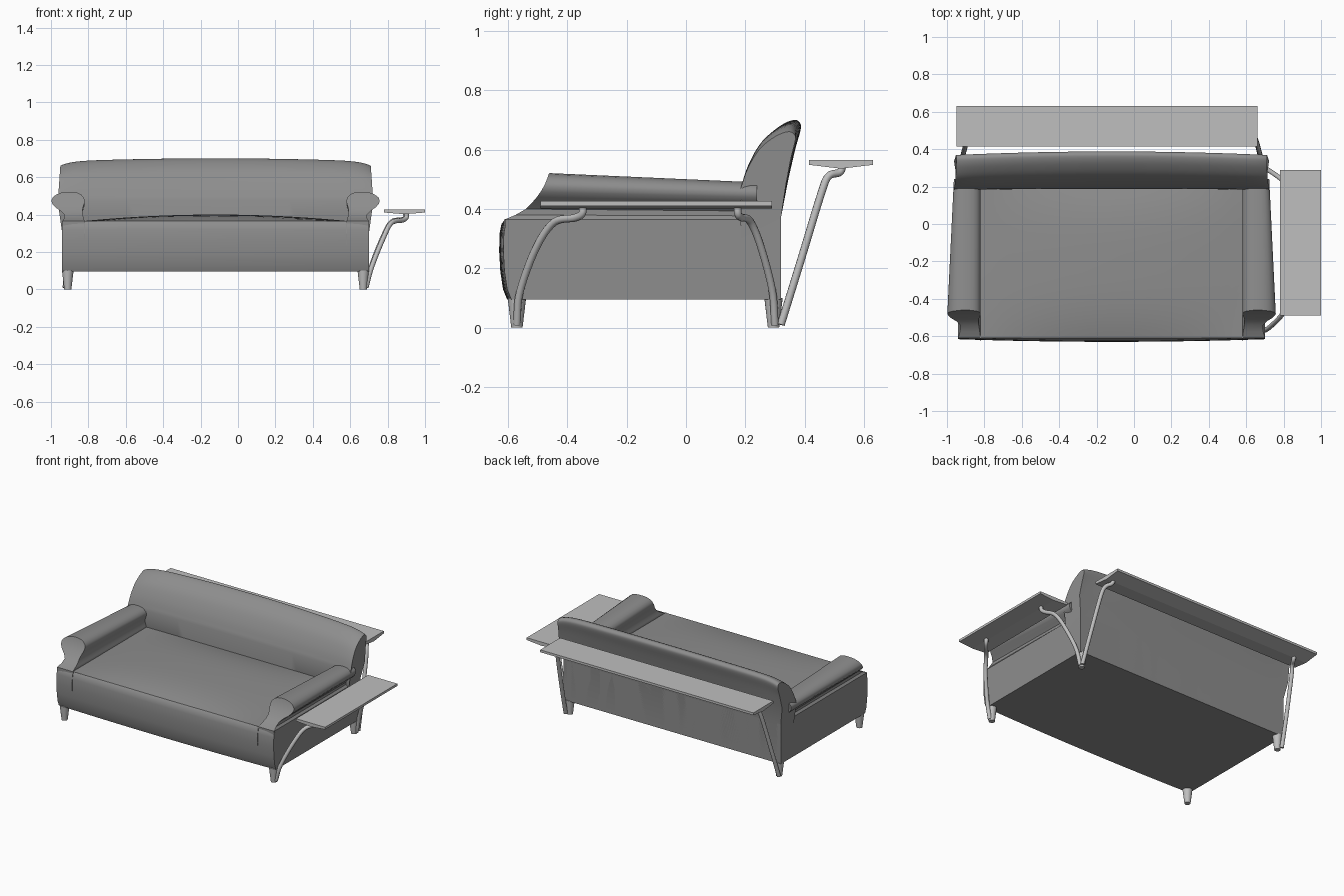
import bpy, bmesh, math
from mathutils import Vector

cube = bpy.data.objects.get("Cube")
if cube:
    bpy.data.objects.remove(cube)

XC = -0.12      # centre line of the sofa
HALF = 0.82     # half width of the sofa body


def material(name, value):
    m = bpy.data.materials.new(name)
    m.use_nodes = True
    color = (value, value, value, 1)
    m.diffuse_color = color
    m.node_tree.nodes["Principled BSDF"].inputs["Base Color"].default_value = color
    return m


fabric = material("grey fabric", 0.27)
light = material("light grey board", 0.52)


def finish(name, bm, mat, smooth=True):
    bmesh.ops.recalc_face_normals(bm, faces=bm.faces)
    mesh = bpy.data.meshes.new(name)
    bm.to_mesh(mesh)
    bm.free()
    mesh.materials.append(mat)
    ob = bpy.data.objects.new(name, mesh)
    bpy.context.collection.objects.link(ob)
    if smooth:
        bpy.ops.object.select_all(action='DESELECT')
        ob.select_set(True)
        bpy.context.view_layer.objects.active = ob
        bpy.ops.object.shade_smooth_by_angle(angle=math.radians(35))
    return ob


def loft(name, rings, mat, smooth=True):
    """Skin closed rings of equal length and cap both ends."""
    bm = bmesh.new()
    vs = [[bm.verts.new(p) for p in ring] for ring in rings]
    n = len(vs[0])
    for a, b in zip(vs, vs[1:]):
        for i in range(n):
            j = (i + 1) % n
            bm.faces.new((a[i], a[j], b[j], b[i]))
    bm.faces.new(vs[0])
    bm.faces.new(vs[-1])
    return finish(name, bm, mat, smooth)


def smooth_path(points, steps=6):
    """Catmull-Rom points through a short list of vectors."""
    p = [Vector(q) for q in points]
    p = [p[0] * 2 - p[1]] + p + [p[-1] * 2 - p[-2]]
    out = []
    for a, b, c, d in zip(p, p[1:], p[2:], p[3:]):
        for s in range(steps):
            t = s / steps
            out.append(0.5 * (2 * b + (c - a) * t + (2 * a - 5 * b + 4 * c - d) * t ** 2
                              + (3 * b - a - 3 * c + d) * t ** 3))
    return out + [p[-2]]


# Upholstered base with a gently bowed front
base_profile = [(-.603, .095), (-.617, .13), (-.626, .19), (-.63, .26), (-.628, .32),
                (-.622, .35), (-.61, .365), (.32, .365), (.32, .095)]
stations = [-1 + i / 12 for i in range(25)]
loft("base", [[(XC + HALF * u, y + (.014 * u * u if y < 0 else 0), z)
               for y, z in base_profile] for u in stations], fabric)

# Crowned seat cushion
bm = bmesh.new()
bmesh.ops.create_grid(bm, x_segments=24, y_segments=16, size=1)
for v in bm.verts:
    u, w = v.co.x, v.co.y
    crown = (1 - u * u) * (1 - abs(w) ** 3)
    v.co = (XC + .70 * u, -.21 + .40 * w, .366 + .034 * crown)
finish("seat_cushion", bm, fabric)

# Backrest: side profile swept across the width with a rounded crown
back_profile = smooth_path([(.345, .50, 0), (.368, .60, 0), (.387, .67, 0), (.382, .693, 0),
                            (.362, .70, 0), (.32, .682, 0), (.265, .635, 0), (.22, .56, 0),
                            (.19, .48, 0)], 4)
back_profile = [(.32, .10), (.32, .37)] + [(p.x, p.y) for p in back_profile] + [(.185, .30)]


def back_ring(u):
    ring = []
    for y, z in back_profile:
        k = max(0, (z - .37) / .33)
        w = HALF + .03 * min(1, 3 * k) - .02 * k
        drop = 1 - .05 * u * u - .07 * abs(u) ** 16
        ring.append((XC + w * u, y - .02 * k * u * u, z if k == 0 else .37 + (z - .37) * drop))
    return ring


loft("backrest", [back_ring(math.sin(math.pi / 2 * i / 16)) for i in range(-16, 17)], fabric)

# Rolled arms: level, inner side, outer side, front edge
arm_levels = [(.30, .70, .817, -.61), (.365, .70, .82, -.61), (.38, .705, .81, -.575),
              (.40, .71, .81, -.54), (.42, .712, .83, -.52), (.44, .708, .858, -.503),
              (.458, .702, .873, -.49), (.475, .70, .878, -.48), (.492, .705, .871, -.472),
              (.508, .72, .85, -.466), (.517, .74, .825, -.463), (.521, .765, .795, -.46)]


def arm_point(side, o, y, z, back):
    if back and z > .365:
        z = .365 + (z - .365) * .8
        o -= .035 * max(0, (o - .80) / .078)
    return (XC + side * o, y, z)


for side, label in ((1, "left"), (-1, "right")):
    rings = []
    for z, inner, outer, front in arm_levels:
        rings.append([arm_point(side, inner, front, z, False),
                      arm_point(side, outer, front, z, False),
                      arm_point(side, outer, .24, z, True),
                      arm_point(side, inner, .24, z, True)])
    loft(label + "_arm", rings, fabric)

    # Short stitched seam below the arm on the front
    x = XC + side * .70
    loft(label + "_front_seam", [[(x - .003, y, z), (x + .003, y, z), (x + .003, -.60, z),
                                  (x - .003, -.60, z)]
                                 for y, z in ((-.623, .24), (-.624, .30), (-.612, .366))],
         fabric, False)

    # Tapered feet
    for y, end in ((-.57, "front"), (.295, "back")):
        bm = bmesh.new()
        bmesh.ops.create_cone(bm, cap_ends=True, segments=20, radius1=.019, radius2=.031,
                              depth=.10)
        bmesh.ops.translate(bm, verts=bm.verts, vec=(XC + side * .79, y, .05))
        finish(label + "_" + end + "_foot", bm, light)


# Shelf boards with a shallow wedge underside
def board(name, x0, x1, y0, y1, z0, z1, along_x):
    lip = z1 - .016
    if along_x:
        mid = (y0 + y1) / 2
        rings = [[(x, y0, z1), (x, y0, lip), (x, mid, z0), (x, y1, lip), (x, y1, z1)]
                 for x in (x0, x1)]
    else:
        mid = (x0 + x1) / 2
        rings = [[(x0, y, z1), (x0, y, lip), (mid, y, z0), (x1, y, lip), (x1, y, z1)]
                 for y in (y0, y1)]
    loft(name, rings, light, False)


board("back_shelf", -.95, .66, .415, .63, .536, .565, True)
board("side_shelf", .78, 1.0, -.49, .29, .402, .427, False)


# Bent tube supports
def tube(name, points):
    curve = bpy.data.curves.new(name, 'CURVE')
    curve.dimensions = '3D'
    curve.bevel_depth = .013
    curve.bevel_resolution = 3
    curve.use_fill_caps = True
    path = smooth_path(points)
    spline = curve.splines.new('POLY')
    spline.points.add(len(path) - 1)
    for p, co in zip(spline.points, path):
        p.co = (*co, 1)
    spline.use_smooth = True
    curve.materials.append(light)
    ob = bpy.data.objects.new(name, curve)
    bpy.context.collection.objects.link(ob)


tube("side_shelf_front_tube", [(.685, -.57, .01), (.715, -.56, .12), (.775, -.505, .27),
                               (.82, -.445, .355), (.88, -.375, .37), (.90, -.35, .385),
                               (.90, -.348, .415)])
tube("side_shelf_back_tube", [(.685, .30, .01), (.715, .29, .13), (.775, .25, .28),
                              (.82, .215, .36), (.875, .185, .372), (.895, .175, .385),
                              (.895, .174, .415)])
for side, label in ((1, "left"), (-1, "right")):
    tube(label + "_back_shelf_tube",
         [(XC + side * o, y, z) for o, y, z in
          ((.805, .32, .01), (.79, .385, .22), (.77, .455, .45), (.755, .48, .51),
           (.735, .515, .522), (.73, .525, .535), (.73, .526, .552))])
